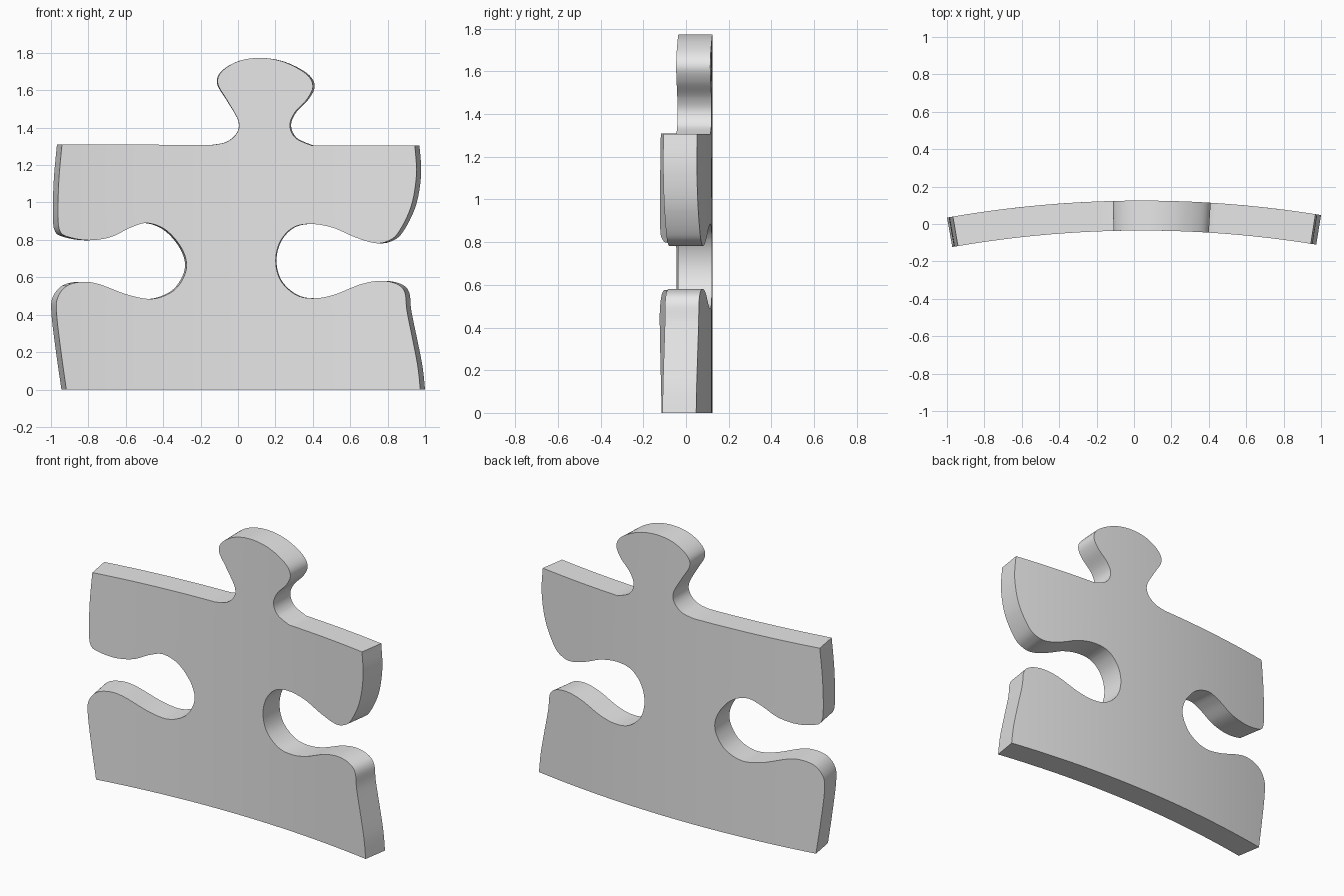
import bpy, bmesh, math
from mathutils import Vector

RADIUS = 6.0       # outer radius of the bend
BEND_X = 0.04      # middle of the bend
BACK_Y = 0.125     # rearmost point of the curved back
THICKNESS = 0.16

cube = bpy.data.objects.get("Cube")
if cube:
    bpy.data.objects.remove(cube, do_unlink=True)


def smooth_path(points, steps=6):
    """Catmull-Rom curve through the points, ends included."""
    p = [Vector(q) for q in points]
    p = [p[0]] + p + [p[-1]]
    out = []
    for a, b, c, d in zip(p, p[1:], p[2:], p[3:]):
        for i in range(steps):
            t = i / steps
            out.append(0.5 * (2 * b + (c - a) * t + (2 * a - 5 * b + 4 * c - d) * t ** 2
                              + (3 * b - a - 3 * c + d) * t ** 3))
    return out + [p[-1]]


# Left-hand edge with its socket, bottom to top
socket_a = [(-.944, 0), (-.973, .2), (-.997, .4), (-.992, .49), (-.94, .555), (-.85, .576),
            (-.76, .562), (-.6, .505), (-.47, .485), (-.36, .525), (-.3, .6), (-.284, .68),
            (-.32, .77), (-.4, .855), (-.5, .89), (-.59, .866), (-.7, .815), (-.82, .798),
            (-.93, .815), (-.978, .845), (-.99, .93), (-.985, 1.12), (-.968, 1.31)]
# Tab on the top edge, left to right
tab = [(-.14, 1.308), (-.06, 1.325), (-.005, 1.375), (0, 1.44), (-.06, 1.545), (-.112, 1.635),
       (-.09, 1.7), (0, 1.755), (.12, 1.773), (.25, 1.752), (.37, 1.69), (.41, 1.625),
       (.38, 1.555), (.31, 1.48), (.284, 1.41), (.315, 1.345), (.4, 1.306)]
# Right-hand edge with its socket, top to bottom
socket_b = [(.97, 1.306), (.979, 1.15), (.95, .98), (.88, .84), (.82, .793), (.75, .783),
            (.64, .815), (.52, .865), (.4, .885), (.3, .865), (.23, .79), (.206, .685),
            (.235, .58), (.32, .505), (.42, .488), (.53, .508), (.67, .562), (.78, .581),
            (.87, .565), (.915, .52), (.927, .42), (.96, .26), (.987, .12), (1, 0)]
outline = smooth_path(socket_a) + smooth_path(tab) + smooth_path(socket_b)

# Flat slab from the outline
bm = bmesh.new()
back = bm.faces.new([bm.verts.new((p.x, 0, p.y)) for p in outline])
front = bmesh.ops.extrude_face_region(bm, geom=[back], use_keep_orig=True)["geom"]
bmesh.ops.translate(bm, vec=(0, -THICKNESS, 0),
                    verts=[v for v in front if isinstance(v, bmesh.types.BMVert)])
bmesh.ops.triangulate(bm, faces=[f for f in bm.faces if len(f.verts) > 4])

# Upright cuts so that the slab can bend
CUTS = 32
for i in range(1, CUTS):
    bmesh.ops.bisect_plane(bm, geom=bm.verts[:] + bm.edges[:] + bm.faces[:], dist=1e-5,
                           plane_co=(2 * i / CUTS - 1, 0, 0), plane_no=(1, 0, 0))

# Bend round an upright axis in front of the piece
for v in bm.verts:
    s = (v.co.x - BEND_X) / RADIUS
    r = RADIUS + v.co.y
    v.co.x = BEND_X + r * s
    v.co.y = BACK_Y - RADIUS + r * math.sqrt(1 - s * s)
bmesh.ops.recalc_face_normals(bm, faces=bm.faces)

mesh = bpy.data.meshes.new("puzzle_piece")
bm.to_mesh(mesh)
bm.free()
piece = bpy.data.objects.new("puzzle_piece", mesh)
bpy.context.collection.objects.link(piece)

# Plain grey finish
grey = bpy.data.materials.new("light_grey")
grey.use_nodes = True
grey.diffuse_color = (0.8, 0.8, 0.8, 1)
grey.node_tree.nodes["Principled BSDF"].inputs["Base Color"].default_value = (0.8, 0.8, 0.8, 1)
mesh.materials.append(grey)

bpy.ops.object.select_all(action="DESELECT")
piece.select_set(True)
bpy.context.view_layer.objects.active = piece
bpy.ops.object.shade_smooth_by_angle(angle=math.radians(35))
